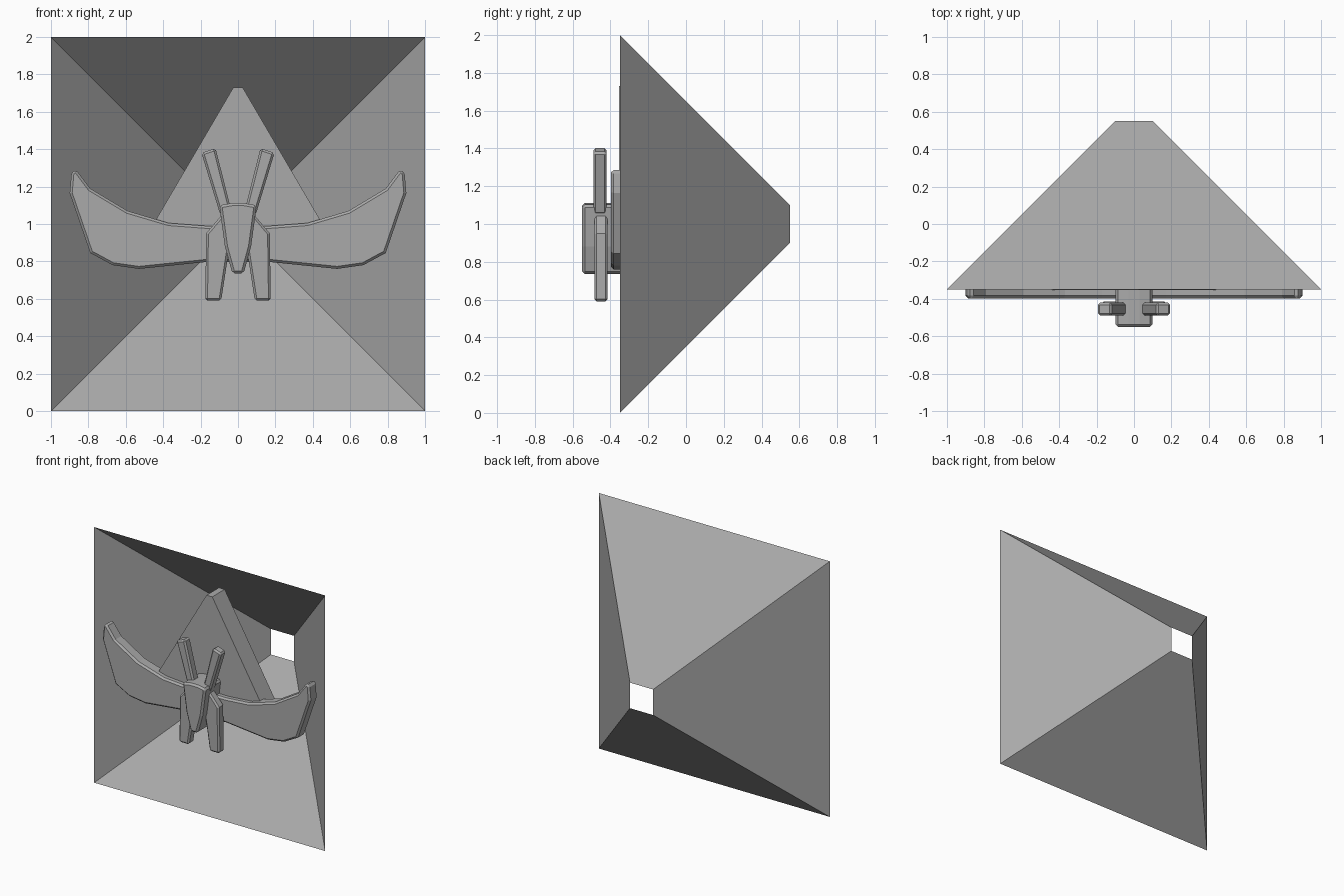
import bpy, bmesh

cube = bpy.data.objects.get("Cube")
if cube:
    bpy.data.objects.remove(cube)

grey = bpy.data.materials.new("plain_grey")
grey.use_nodes = True
grey.diffuse_color = (0.4, 0.4, 0.4, 1)
grey.node_tree.nodes["Principled BSDF"].inputs["Base Color"].default_value = (0.4, 0.4, 0.4, 1)


def add_object(name, bm):
    bmesh.ops.recalc_face_normals(bm, faces=bm.faces)
    mesh = bpy.data.meshes.new(name)
    bm.to_mesh(mesh)
    bm.free()
    mesh.materials.append(grey)
    obj = bpy.data.objects.new(name, mesh)
    bpy.context.collection.objects.link(obj)
    return obj


def plate(name, outline, front, back, bevel=0):
    """Extrude an x-z outline from front to back, with chamfered edges."""
    bm = bmesh.new()
    face = bm.faces.new([bm.verts.new((x, front, z)) for x, z in outline])
    ext = bmesh.ops.extrude_face_region(bm, geom=[face], use_keep_orig=True)
    for v in ext["geom"]:
        if isinstance(v, bmesh.types.BMVert):
            v.co.y = back
    obj = add_object(name, bm)
    if bevel:
        mod = obj.modifiers.new("chamfer", "BEVEL")
        mod.width = bevel
        mod.segments = 1
        mod.limit_method = "ANGLE"
        mod.angle_limit = 0.9
    return obj


def mirrored(half):
    return half + [(-x, z) for x, z in reversed(half)]


# Open square funnel, wide at the front with a small hole at the back
bm = bmesh.new()
corners = [(-1, -1), (1, -1), (1, 1), (-1, 1)]
wide = [bm.verts.new((x, -0.35, 1 + z)) for x, z in corners]
narrow = [bm.verts.new((x * 0.1, 0.55, 1 + z * 0.1)) for x, z in corners]
for i in range(4):
    j = (i + 1) % 4
    bm.faces.new((wide[i], wide[j], narrow[j], narrow[i]))
add_object("funnel", bm)

# Tall triangular tail behind the wings
plate("tail", mirrored([(0.54, 0.85), (0.025, 1.73)]), -0.354, -0.2)

# Swept wings in one piece
wing = [(0.17, 0.797), (0.53, 0.76), (0.67, 0.78), (0.79, 0.845), (0.9, 1.165),
        (0.89, 1.28), (0.865, 1.29), (0.79, 1.19), (0.59, 1.07), (0.37, 1.005), (0.17, 0.99)]
plate("wings", mirrored(wing), -0.397, -0.3, 0.025)

# Tapered central body
body = [(0.03, 0.735), (0.07, 0.88), (0.1, 1.1), (0.03, 1.112)]
plate("body", mirrored(body), -0.55, -0.3, 0.014)

# Legs and antennae on both sides
leg = [(0.09, 0.59), (0.175, 0.59), (0.17, 0.95), (0.09, 1.045), (0.03, 1.045), (0.05, 0.85)]
antenna = [(0.03, 1.05), (0.095, 1.05), (0.195, 1.38), (0.12, 1.405)]
for side, s in (("left", 1), ("right", -1)):
    plate(side + "_leg", [(s * x, z) for x, z in leg], -0.485, -0.415, 0.012)
    plate(side + "_antenna", [(s * x, z) for x, z in antenna], -0.49, -0.42, 0.012)
